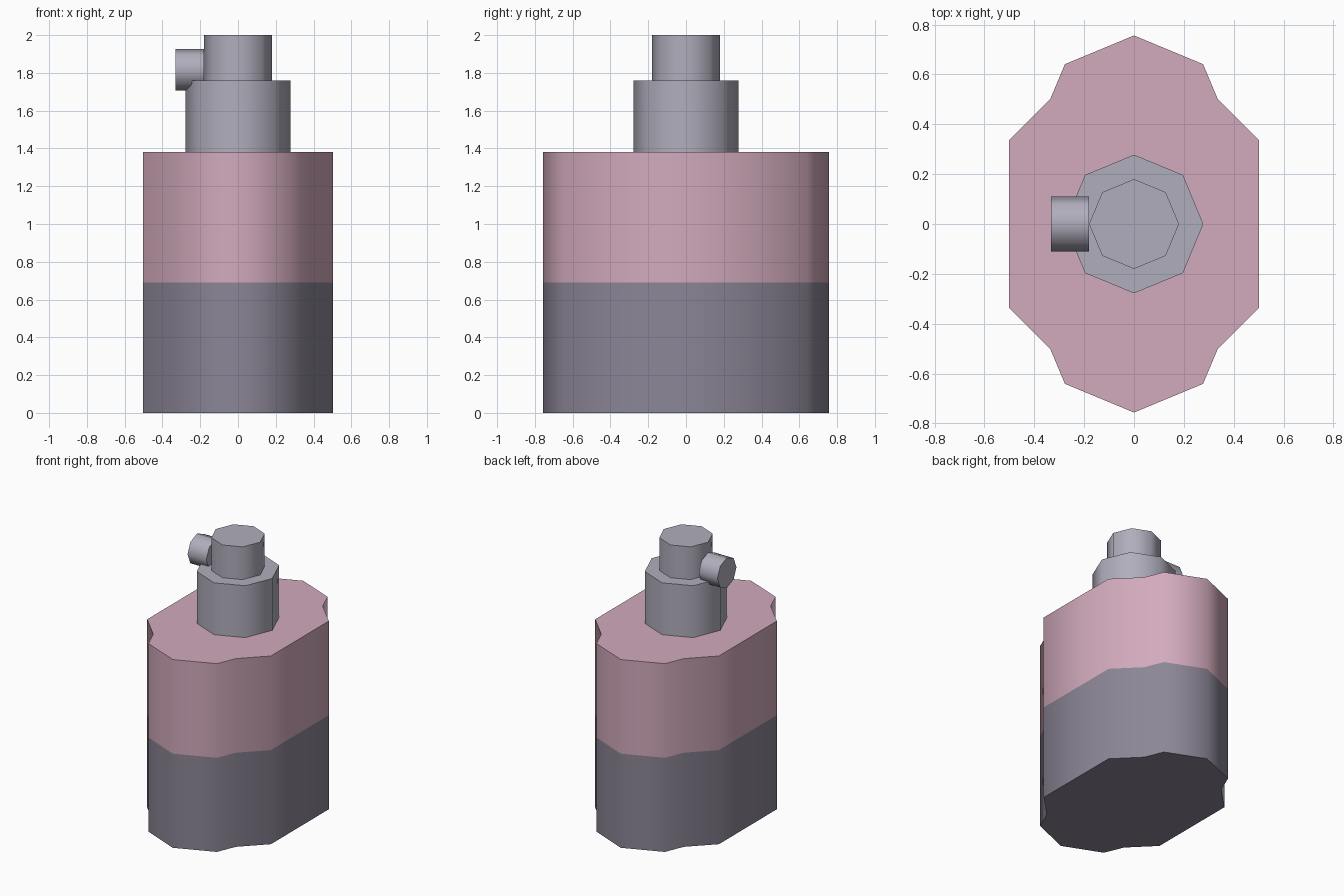
import bpy, bmesh, math
from mathutils import Matrix

cube = bpy.data.objects.get("Cube")
if cube:
    bpy.data.objects.remove(cube)


def material(name, color):
    mat = bpy.data.materials.new(name)
    mat.use_nodes = True
    mat.diffuse_color = (*color, 1)
    mat.node_tree.nodes["Principled BSDF"].inputs["Base Color"].default_value = (*color, 1)
    return mat


pink = material("dusty pink", (0.645, 0.402, 0.503))
slate = material("dark mauve grey", (0.262, 0.238, 0.305))
metal = material("light grey", (0.434, 0.423, 0.503))


def octagon(radius):
    return [(radius * math.cos(i * math.pi / 4), radius * math.sin(i * math.pi / 4))
            for i in range(8)]


def prism(name, outline, levels, mats, turn=None):
    """Stack an outline at each level; each band takes its own material."""
    bm = bmesh.new()
    rings = [[bm.verts.new((x, y, z)) for x, y in outline] for z in levels]
    n = len(outline)
    for band in range(len(levels) - 1):
        low, high = rings[band], rings[band + 1]
        for i in range(n):
            j = (i + 1) % n
            bm.faces.new((low[i], low[j], high[j], high[i])).material_index = band
    bm.faces.new(rings[0][::-1]).material_index = 0
    bm.faces.new(rings[-1]).material_index = len(levels) - 2
    if turn:
        bm.transform(turn)
    bmesh.ops.recalc_face_normals(bm, faces=bm.faces[:])
    mesh = bpy.data.meshes.new(name)
    bm.to_mesh(mesh)
    bm.free()
    for mat in mats:
        mesh.materials.append(mat)
    obj = bpy.data.objects.new(name, mesh)
    bpy.context.collection.objects.link(obj)
    bpy.ops.object.select_all(action='DESELECT')
    obj.select_set(True)
    bpy.context.view_layer.objects.active = obj
    bpy.ops.object.shade_smooth_by_angle(angle=math.radians(60))
    return obj


# Lobed bottle outline, mirrored from one quarter
quarter = [(0.502, 0.335), (0.335, 0.503), (0.277, 0.641)]
back = quarter + [(0, 0.756)] + [(-x, y) for x, y in quarter[::-1]]
outline = back + [(-x, -y) for x, y in back]
prism("bottle_body", outline, (0, 0.69, 1.38), (slate, pink))

# Stepped pump top
prism("neck_collar", octagon(0.278), (1.38, 1.76), (metal,))
prism("pump_cap", octagon(0.18), (1.76, 2.0), (metal,))

# Side spout pointing to the right
turn = Matrix.Translation((0, 0, 1.816)) @ Matrix.Rotation(-math.pi / 2, 4, 'Y')
prism("spout", octagon(0.11), (0.18, 0.332), (metal,), turn)
